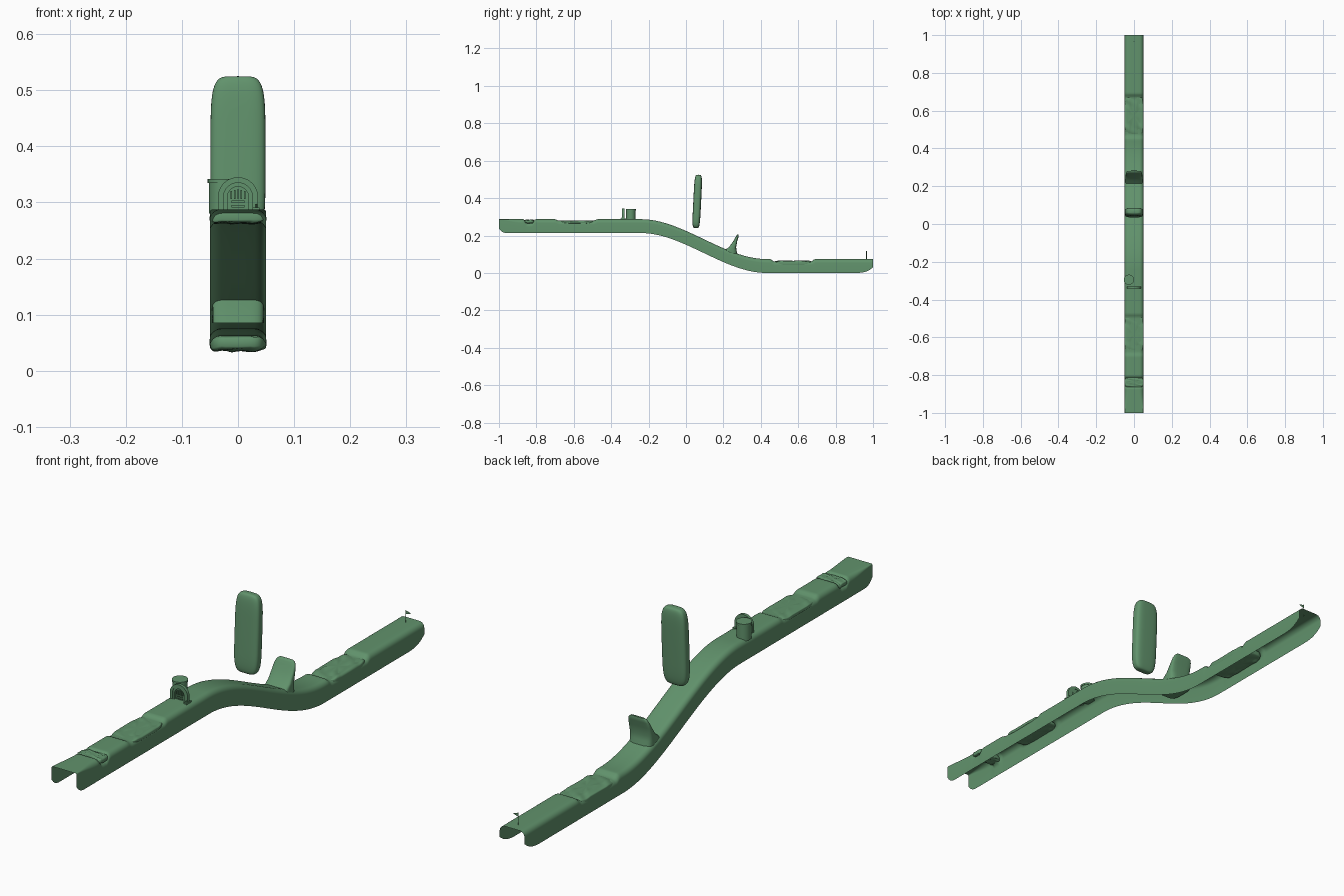
import bpy, bmesh, math
from math import sin, cos, pi
from mathutils import Matrix, Vector

cube = bpy.data.objects.get("Cube")
if cube:
    bpy.data.objects.remove(cube, do_unlink=True)

green = bpy.data.materials.new("leaf_green")
green.use_nodes = True
COLOUR = (0.12, 0.29, 0.15, 1)
green.diffuse_color = COLOUR
green.node_tree.nodes["Principled BSDF"].inputs["Base Color"].default_value = COLOUR

HALF, DEPTH, HIGH, LOW = 0.05, 0.074, 0.287, 0.074


def finish(name, bm, angle=40):
    mesh = bpy.data.meshes.new(name)
    bm.to_mesh(mesh)
    bm.free()
    mesh.materials.append(green)
    ob = bpy.data.objects.new(name, mesh)
    bpy.context.collection.objects.link(ob)
    bpy.ops.object.select_all(action='DESELECT')
    ob.select_set(True)
    bpy.context.view_layer.objects.active = ob
    bpy.ops.object.shade_smooth_by_angle(angle=math.radians(angle))
    return ob


def step(a, b, v):
    t = min(max((v - a) / (b - a), 0), 1)
    return t * t * (3 - 2 * t)


def loft(bm, rings, closed=False):
    rows = [[bm.verts.new(p) for p in ring] for ring in rings]
    n = len(rows[0])
    for a, b in zip(rows, rows[1:]):
        for i in range(n if closed else n - 1):
            j = (i + 1) % n
            bm.faces.new((a[i], b[i], b[j], a[j]))
    return rows


def ground(y):
    return HIGH - (HIGH - LOW) * step(-0.24, 0.43, y)


# Long open-bottomed ground strip, with shallow dips in its top
DIPS = [(-0.87, -0.805, 0.02), (-0.7, -0.475, 0.008), (0.45, 0.69, 0.012)]


def surface(y):
    z = ground(y)
    for a, b, d in DIPS:
        z -= d * step(a, a + 0.02, y) * (1 - step(b - 0.02, b, y))
    return z


def lower_edge(y):
    front = max(0, (-0.95 - y) / 0.05)
    back = max(0, (y - 0.9) / 0.1)
    return ground(y) - DEPTH + 0.025 * front ** 3 + 0.03 * back ** 3


def section(y):
    r = 0.004 + 0.016 * step(-1, -0.88, y)
    z = surface(y)
    half = [(HALF, lower_edge(y)), (HALF, z - r)]
    half += [(HALF - r + r * cos(a * pi / 12), z - r + r * sin(a * pi / 12)) for a in range(1, 7)]
    half.append((0.012, z))
    return [(x, y, h) for x, h in half] + [(-x, y, h) for x, h in reversed(half)]


bm = bmesh.new()
loft(bm, [section(-1 + i / 130) for i in range(261)])
finish("ground_strip", bm, 60)


# Rounded blocks from a squared-off sphere
def rounded_block(name, centre, size, power=0.4, power_z=0.4, tilt=0, lumps=0):
    def p(v, e):
        return math.copysign(abs(v) ** e, v)
    bm = bmesh.new()
    bmesh.ops.create_uvsphere(bm, u_segments=48, v_segments=24, radius=1)
    for v in bm.verts:
        flat = math.hypot(v.co.x, v.co.y)
        a = math.atan2(v.co.y, v.co.x)
        side = p(flat, power_z)
        x, y, z = side * p(cos(a), power), side * p(sin(a), power), p(v.co.z, power_z)
        wave = lumps * (sin(x * 9) + sin(y * 13 + x * 4)) / 2
        v.co = (x * size[0], y * size[1], z * size[2] + wave)
    bm.transform(Matrix.Translation(centre) @ Matrix.Rotation(tilt, 4, 'X'))
    return finish(name, bm, 80)


rounded_block("small_pool", (0, -0.838, 0.274), (0.05, 0.026, 0.010), lumps=0.002)
rounded_block("long_pool", (0, -0.583, 0.271), (0.0505, 0.095, 0.0085), lumps=0.002)
rounded_block("lower_pool", (0, 0.573, 0.050), (0.0505, 0.105, 0.0145), lumps=0.003)


# Floating slab, tilted slightly back
rounded_block("floating_slab", (0, 0.06, 0.382), (0.049, 0.021, 0.143), 0.55, 0.4, tilt=-0.05)


# Leaning ridge on the slope, narrowing to a rounded crest
bm = bmesh.new()
rings = []
STAGES = [(0.085, 0.17, 0.28, 0.046), (0.12, 0.205, 0.27, 0.046), (0.138, 0.23, 0.268, 0.045),
          (0.17, 0.253, 0.274, 0.043), (0.19, 0.264, 0.28, 0.04), (0.2, 0.27, 0.282, 0.035),
          (0.206, 0.274, 0.281, 0.027)]
for z, y0, y1, w in STAGES:
    ring = []
    for i in range(32):
        c, s = cos(i * pi / 16), sin(i * pi / 16)
        ring.append((w * math.copysign(abs(c) ** 0.5, c),
                     (y0 + y1) / 2 + (y1 - y0) / 2 * math.copysign(abs(s) ** 0.5, s), z))
    rings.append(ring)
rows = loft(bm, rings, closed=True)
bm.faces.new(rows[0])
bm.faces.new(rows[-1])
bmesh.ops.recalc_face_normals(bm, faces=bm.faces)
finish("leaning_ridge", bm, 60)


# Turned parts: pipe with lip, flag pole, lever
def cylinder(name, centre, radius, z0, z1, sides=32):
    bm = bmesh.new()
    bmesh.ops.create_cone(bm, cap_ends=True, segments=sides, radius1=radius, radius2=radius,
                          depth=z1 - z0)
    bm.transform(Matrix.Translation((*centre, (z0 + z1) / 2)))
    return finish(name, bm)


cylinder("pipe_body", (-0.027, -0.295), 0.0245, 0.28, 0.336)
cylinder("pipe_lip", (-0.027, -0.295), 0.027, 0.335, 0.342)
cylinder("flag_pole", (0, 0.965), 0.0015, 0.07, 0.118, 8)
cylinder("lever_post", (0.032, -0.343), 0.002, 0.28, 0.297, 8)


def box(name, lo, hi):
    bm = bmesh.new()
    bmesh.ops.create_cube(bm, size=1)
    lo, hi = Vector(lo), Vector(hi)
    bm.transform(Matrix.Translation((lo + hi) / 2) @ Matrix.Diagonal((*(hi - lo), 1)))
    return finish(name, bm)


box("lever_base", (0.026, -0.35, 0.284), (0.038, -0.322, 0.291))


# Flag, a thin triangle
bm = bmesh.new()
bm.faces.new([bm.verts.new(p) for p in [(0, 0.965, 0.118), (0.022, 0.965, 0.111), (0, 0.965, 0.103)]])
finish("flag", bm)


# Arched doorway
def arch(radius, y):
    pts = [(radius, 0.283)]
    pts += [(radius * cos(i * pi / 20), 0.309 + radius * sin(i * pi / 20)) for i in range(21)]
    pts.append((-radius, 0.283))
    return [(x, y, z) for x, z in pts]


def arch_frame(name, outer, inner, y0, y1):
    bm = bmesh.new()
    loft(bm, [arch(inner, y1), arch(inner, y0), arch(outer, y0), arch(outer, y1), arch(inner, y1)])
    bmesh.ops.remove_doubles(bm, verts=bm.verts, dist=0.00001)
    bmesh.ops.recalc_face_normals(bm, faces=bm.faces)
    finish(name, bm)


arch_frame("door_frame", 0.036, 0.026, -0.341, -0.33)
arch_frame("door_inner_frame", 0.026, 0.019, -0.338, -0.332)
bm = bmesh.new()
bm.faces.new([bm.verts.new(p) for p in arch(0.03, -0.3325)])
finish("door_panel", bm)
for i in range(-2, 3):
    box("door_bar", (i * 0.006 - 0.0012, -0.337, 0.306), (i * 0.006 + 0.0012, -0.332, 0.324 - abs(i) * 0.002))
for z in (0.291, 0.299):
    box("door_rail", (-0.012, -0.337, z), (0.012, -0.332, z + 0.004))
